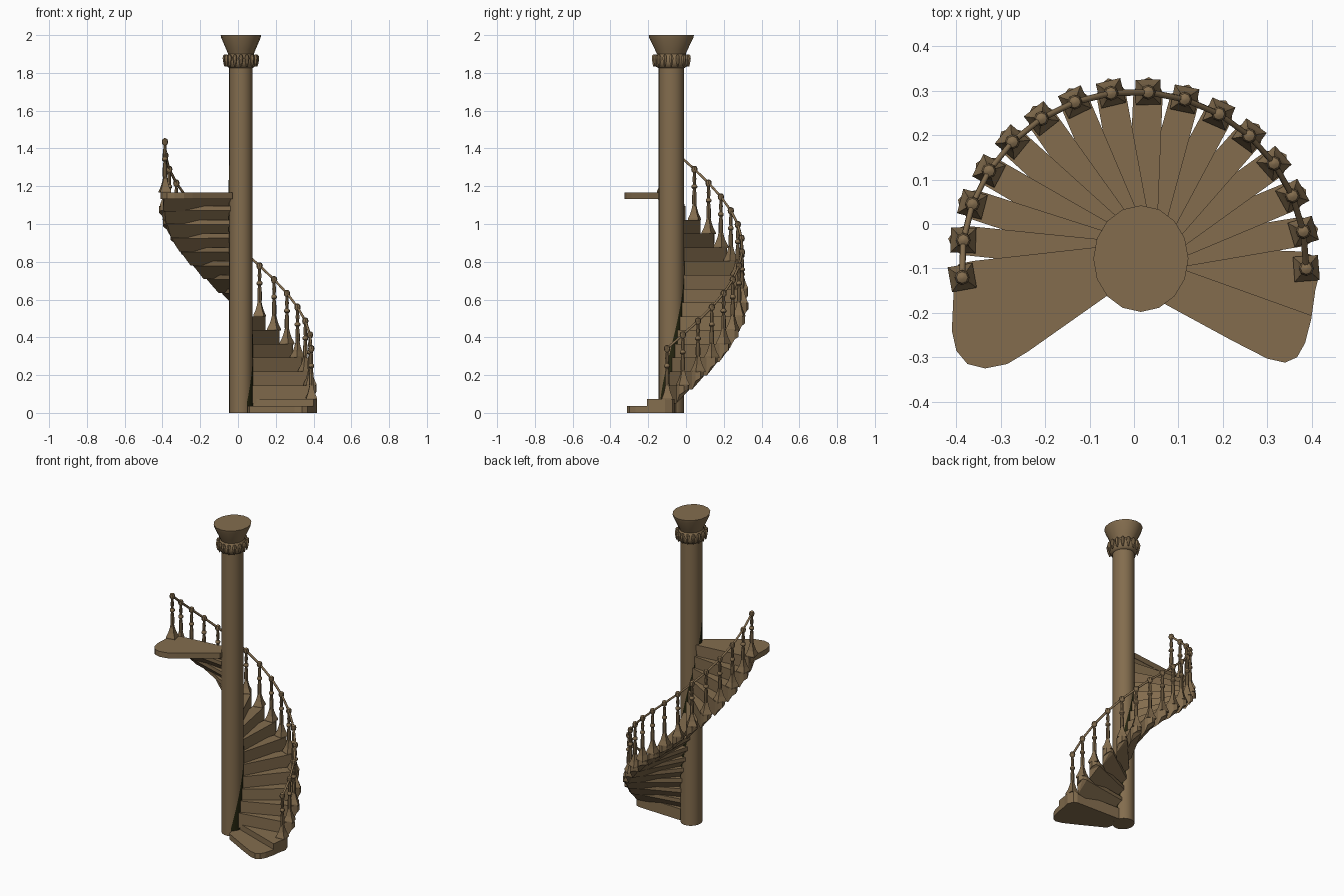
import bpy, bmesh, math
from mathutils import Vector

if "Cube" in bpy.data.objects:
    bpy.data.objects.remove(bpy.data.objects["Cube"])

def material(name, rgb):
    m = bpy.data.materials.new(name)
    m.diffuse_color = (*rgb, 1)
    m.use_nodes = True
    m.node_tree.nodes["Principled BSDF"].inputs["Base Color"].default_value = m.diffuse_color
    return m

WOOD = material("warm brown", (0.228, 0.152, 0.076))
DARK = material("dark olive", (0.019, 0.019, 0.005))
N, RISE = 16, 0.073                      # treads, rise per tread
COL = Vector((0.0155, -0.078, 0))        # column centre
RAIL, RAIL_R = Vector((0, -0.09, 0)), 0.388
ang = lambda n: math.radians(-1.5 + 12.4 * n)
post_at = lambda n: RAIL + RAIL_R * Vector((math.cos(ang(n)), math.sin(ang(n)), 0))

def finish(bm, name, mat=WOOD, smooth=False):
    bmesh.ops.recalc_face_normals(bm, faces=bm.faces[:])
    me = bpy.data.meshes.new(name)
    bm.to_mesh(me)
    bm.free()
    ob = bpy.data.objects.new(name, me)
    bpy.context.collection.objects.link(ob)
    me.materials.append(mat)
    if smooth:
        bpy.context.view_layer.objects.active = ob
        ob.select_set(True)
        bpy.ops.object.shade_smooth_by_angle(angle=math.radians(40))
        ob.select_set(False)
    return ob

def bridge(bm, rings, caps=True):
    """Skin a list of vertex-position loops."""
    vs = [[bm.verts.new(p) for p in r] for r in rings]
    k = len(vs[0])
    for a, b in zip(vs, vs[1:]):
        for i in range(k):
            bm.faces.new((a[i], a[(i + 1) % k], b[(i + 1) % k], b[i]))
    if caps:
        bm.faces.new(vs[0])
        bm.faces.new(vs[-1])

def lathe(bm, profile, c, sides, sx=1, sy=1, turn=0):
    bridge(bm, [[(c[0] + r * sx * math.cos(turn + 2 * math.pi * i / sides),
                  c[1] + r * sy * math.sin(turn + 2 * math.pi * i / sides),
                  c[2] + z) for i in range(sides)] for r, z in profile])

def slab(name, outline, z0, z1):
    bm = bmesh.new()
    bridge(bm, [[(x, y, z) for x, y in outline] for z in (z0, z1)])
    finish(bm, name)

# central column with flared capital
bm = bmesh.new()
lathe(bm, [(0.0625, 0), (0.0625, 1.85)], COL, 24, 1, 1.07)
finish(bm, "column", smooth=True)
bm = bmesh.new()
lathe(bm, [(0.06, 1.825), (0.072, 1.832), (0.08, 1.85), (0.082, 1.868), (0.076, 1.886),
           (0.068, 1.9), (0.078, 1.925), (0.104, 1.985), (0.107, 2.0)], COL, 16, 1, 1.12)
finish(bm, "capital", smooth=True)

# leaf-like beads around the capital ring
bm = bmesh.new()
for i in range(16):
    a = 2 * math.pi * i / 16
    c = COL + Vector((0.084 * math.cos(a), 0.092 * math.sin(a), 1.865))
    lathe(bm, [(0.004, -0.03), (0.009, -0.012), (0.013, 0.012), (0.01, 0.026), (0.004, 0.032)], c, 6)
finish(bm, "capital_beads")

# winding treads: narrow planks with a sloping underside and rounded end
bm = bmesh.new()
for n in range(1, N):
    d = post_at(n) - COL
    length = d.length
    d.normalize()
    s = Vector((-d.y, d.x, 0))
    zt = RISE * (n + 1) - (0.006 if n == N - 1 else 0)
    plan = [(0.03, -0.034), (length, -0.033), (length + 0.022, -0.022), (length + 0.034, 0),
            (length + 0.022, 0.022), (length, 0.033), (0.03, 0.034)]
    if n == N - 1:                       # last one hides under the landing
        plan = [(min(r, length + 0.008), w) for r, w in plan]
    top = [COL + d * r + s * w + Vector((0, 0, zt)) for r, w in plan]
    drop = lambda r, w: (0.06 - 0.036 * w / 0.034) * (0.6 if r > length + 0.01 else 1)
    low = [p - Vector((0, 0, drop(r, w))) for p, (r, w) in zip(top, plan)]
    bridge(bm, [low, top])
bmesh.ops.triangulate(bm, faces=[f for f in bm.faces if len(f.verts) > 4])
finish(bm, "treads")

# wide first steps and top landing
slab("bottom_step", [(0.06, -0.175), (0.22, -0.262), (0.3, -0.303), (0.34, -0.312), (0.367, -0.3),
                     (0.385, -0.268), (0.4, -0.21), (0.4, -0.12), (0.04, -0.09)], 0, 0.036)
slab("first_tread", [(0.03, -0.075), (0.06, -0.085), (0.4, -0.207), (0.408, -0.15), (0.418, -0.11),
                     (0.404, -0.072), (0.38, -0.062), (0.06, -0.05)], 0, RISE)
slab("top_landing", [(-0.03, -0.14), (-0.24, -0.288), (-0.285, -0.315), (-0.335, -0.325),
                     (-0.375, -0.315), (-0.4, -0.285), (-0.41, -0.24), (-0.405, -0.13),
                     (-0.395, -0.09), (-0.36, -0.083), (-0.02, -0.045)], 1.133, N * RISE)

# balusters: square flared foot, turned post and ball
feet, posts = bmesh.new(), bmesh.new()
for n in range(N):
    p = post_at(n) + Vector((0, 0, RISE * (n + 1) - 0.002))
    lathe(feet, [(0.04, 0), (0.04, 0.008), (0.026, 0.034), (0.017, 0.06), (0.011, 0.085)],
          p, 4, turn=ang(n) + math.pi / 4 + 0.1)
    lathe(posts, [(0.009, 0.06), (0.012, 0.09), (0.012, 0.13), (0.008, 0.165), (0.015, 0.172),
                  (0.015, 0.182), (0.008, 0.19), (0.01, 0.22), (0.007, 0.25), (0.014, 0.257),
                  (0.017, 0.27), (0.013, 0.283), (0.004, 0.288)], p, 8)
finish(feet, "baluster_feet")
finish(posts, "balusters", smooth=True)

# handrail through the balls
cu = bpy.data.curves.new("handrail", "CURVE")
cu.dimensions = "3D"
cu.bevel_depth, cu.bevel_resolution = 0.007, 1
sp = cu.splines.new("POLY")
sp.points.add(N - 1)
for n in range(N):
    sp.points[n].co = (*(post_at(n) + Vector((0, 0, RISE * (n + 1) + 0.268))), 1)
cu.materials.append(WOOD)
bpy.context.collection.objects.link(bpy.data.objects.new("handrail", cu))

# dark winding band where the treads meet the column
bm = bmesh.new()
rows = []
for i in range(27):
    t = -60 + 260 * i / 26
    a, top = math.radians(t), 0.35 + 0.0049 * t
    x, y = COL.x + 0.0645 * math.cos(a), COL.y + 0.069 * math.sin(a)
    rows.append([bm.verts.new((x, y, max(0.002, top - 0.40 + 0.14 * i / 26))),
                 bm.verts.new((x, y, top))])
for a, b in zip(rows, rows[1:]):
    bm.faces.new((a[0], b[0], b[1], a[1]))
finish(bm, "column_band", DARK)
